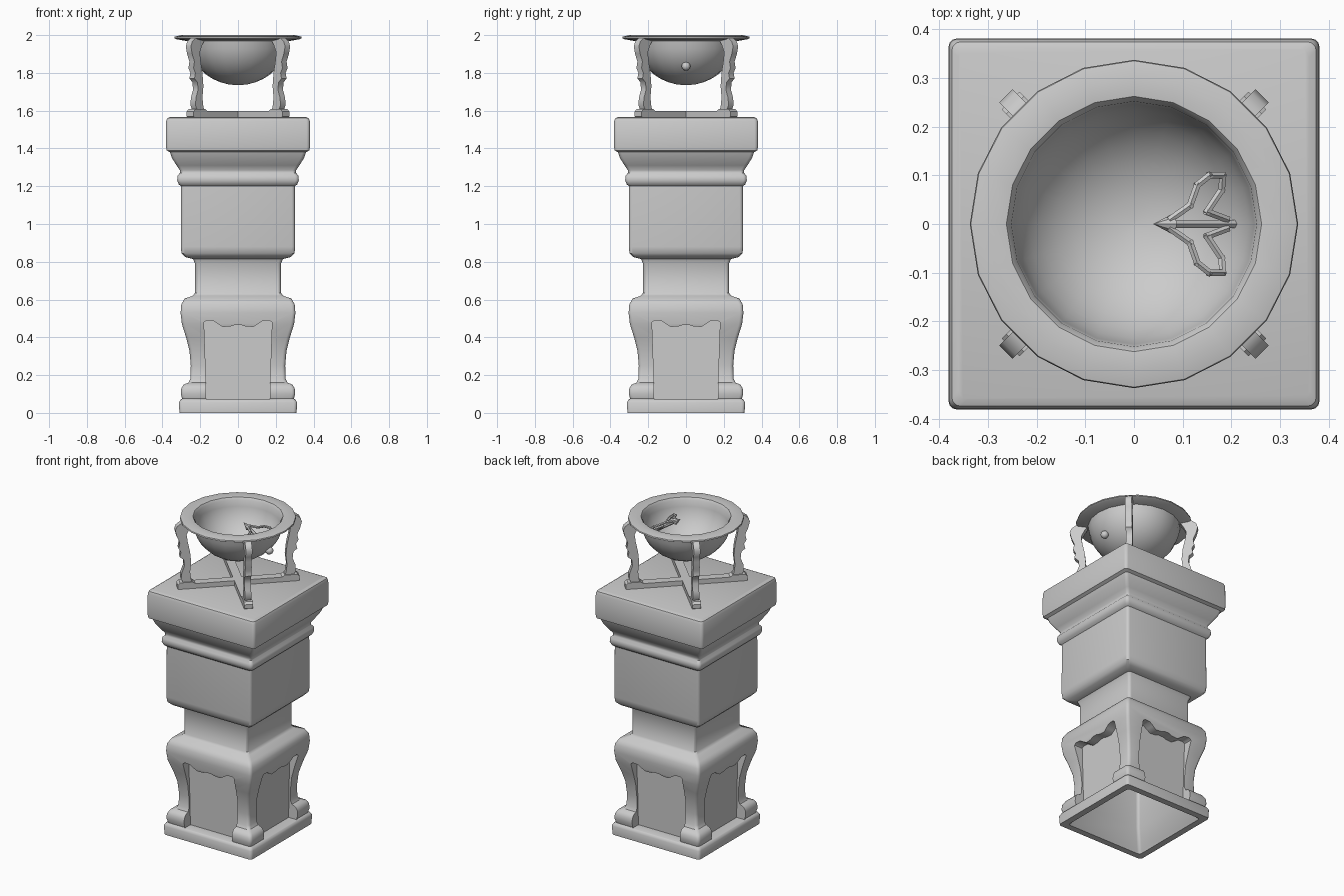
import bpy, bmesh, math
from mathutils import Matrix, Vector

cube = bpy.data.objects.get("Cube")
if cube:
    bpy.data.objects.remove(cube, do_unlink=True)

stone = bpy.data.materials.new("grey stone")
stone.use_nodes = True
GREY = (0.6, 0.6, 0.6, 1)
stone.diffuse_color = GREY
stone.node_tree.nodes["Principled BSDF"].inputs["Base Color"].default_value = GREY


def finish(bm, name, angle=40):
    bmesh.ops.recalc_face_normals(bm, faces=bm.faces)
    mesh = bpy.data.meshes.new(name)
    bm.to_mesh(mesh)
    bm.free()
    mesh.materials.append(stone)
    obj = bpy.data.objects.new(name, mesh)
    bpy.context.collection.objects.link(obj)
    bpy.ops.object.select_all(action='DESELECT')
    obj.select_set(True)
    bpy.context.view_layer.objects.active = obj
    if angle:
        bpy.ops.object.shade_smooth_by_angle(angle=math.radians(angle))
    return obj


def rounded_square(half, r, steps=3):
    pts = []
    for k in range(4):
        a0 = k * math.pi / 2
        c = Matrix.Rotation(a0, 2) @ Vector((half - r, half - r))
        for i in range(steps + 1):
            a = a0 + i / steps * math.pi / 2
            pts.append(c + r * Vector((math.cos(a), math.sin(a))))
    return pts


def loft(bm, rings):
    loops = [[bm.verts.new(p) for p in ring] for ring in rings]
    n = len(loops[0])
    for a, b in zip(loops, loops[1:]):
        for i in range(n):
            bm.faces.new((a[i], a[(i + 1) % n], b[(i + 1) % n], b[i]))
    bm.faces.new(loops[0])
    bm.faces.new(loops[-1])


def prism(bm, outline, matrix, low, high):
    # outline lies in local x-z and is extruded along local y
    loft(bm, [[matrix @ Vector((x, y, z)) for x, z in outline] for y in (low, high)])


def tube(bm, path, radius, sides=6):
    for a, b in zip(path, path[1:]):
        a, b = Vector(a), Vector(b)
        d = b - a
        m = Matrix.Translation((a + b) / 2) @ d.to_track_quat('Z', 'Y').to_matrix().to_4x4()
        bmesh.ops.create_cone(bm, cap_ends=True, segments=sides, radius1=radius,
                              radius2=radius, depth=d.length + radius, matrix=m)


# Pedestal: square profile from the hollow underside, round the foot, to the top
profile = [(.20, .58), (.205, .12), (.265, .012), (.27, 0),
           (.31, 0), (.313, .055), (.305, .07), (.296, .075), (.303, .1), (.3, .13),
           (.288, .15), (.262, .16), (.252, .18), (.25, .25), (.257, .33), (.275, .4),
           (.297, .47), (.304, .53), (.3, .575), (.283, .605), (.24, .62), (.228, .635),
           (.228, .79), (.238, .815), (.28, .825), (.299, .845), (.303, .88),
           (.301, 1.2), (.314, 1.21), (.322, 1.23), (.32, 1.255), (.308, 1.27),
           (.308, 1.285), (.325, 1.31), (.35, 1.35), (.36, 1.38), (.378, 1.39),
           (.381, 1.41), (.38, 1.545), (.374, 1.56), (.36, 1.567)]
bm = bmesh.new()
loft(bm, [[(p.x, p.y, z) for p in rounded_square(h, .018)] for h, z in profile])
pedestal = finish(bm, "pedestal", 0)

# Recessed side panels with a wavy head
half = [(.168, .072), (.172, .25), (.178, .42), (.18, .48), (.165, .49), (.13, .487),
        (.105, .47), (.08, .455), (.04, .458), (.015, .466)]
outline = half + [(-x, z) for x, z in reversed(half)]
bm = bmesh.new()
for k in range(4):
    prism(bm, outline, Matrix.Rotation(k * math.pi / 2, 4, 'Z'), .24, .4)
cutter = finish(bm, "panel_cutter", 0)
cutter.hide_render = True
cut = pedestal.modifiers.new("panels", 'BOOLEAN')
cut.operation = 'DIFFERENCE'
cut.solver = 'EXACT'
cut.object = cutter
bpy.context.view_layer.objects.active = pedestal
bpy.ops.object.modifier_apply(modifier=cut.name)
bpy.data.objects.remove(cutter, do_unlink=True)
bpy.ops.object.select_all(action='DESELECT')
pedestal.select_set(True)
bpy.ops.object.shade_smooth_by_angle(angle=math.radians(40))

# Crossed feet under the bowl stand
bm = bmesh.new()
for k in range(4):
    turn = Matrix.Rotation(math.pi / 4 + k * math.pi / 2, 4, 'Z')
    prism(bm, [(0, 1.56), (.345, 1.56), (.358, 1.57), (.358, 1.595), (.345, 1.608),
               (.27, 1.608), (.255, 1.597), (0, 1.597)], turn, -.026, .026)
finish(bm, "cross_base", 30)

# Four scrolled legs on the diagonals
outer = [(.322, 1.6), (.338, 1.63), (.333, 1.67), (.318, 1.71), (.322, 1.75), (.345, 1.77),
         (.338, 1.8), (.352, 1.825), (.345, 1.86), (.362, 1.9), (.372, 1.94), (.362, 1.965),
         (.335, 1.985)]
inner = [(.26, 1.985), (.285, 1.95), (.305, 1.91), (.298, 1.86), (.285, 1.8), (.278, 1.73),
         (.285, 1.67), (.278, 1.62), (.27, 1.6)]
bm = bmesh.new()
for k in range(4):
    turn = Matrix.Rotation(math.pi / 4 + k * math.pi / 2, 4, 'Z')
    prism(bm, outer + inner, turn, -.019, .019)
finish(bm, "bowl_legs", 45)

# Hemispherical bowl with a broad flat rim
def arc(radius, depth, top, start, end, steps=9):
    angles = [math.radians(start + (end - start) * i / steps) for i in range(steps + 1)]
    return [(radius * math.sin(a), top - depth * math.cos(a)) for a in angles]

section = arc(.268, .25, 1.985, 2, 86)
section += [(.325, 1.978), (.337, 1.984), (.335, 1.992), (.30, 2.0), (.262, 1.996)]
section += arc(.252, .235, 1.99, 88, 2)
bm = bmesh.new()
loft(bm, [[(r * math.cos(a), r * math.sin(a), z)
           for a in (math.tau * i / 20 for i in range(20))] for r, z in section])
finish(bm, "bowl", 45)

# Arrow pointer rising through the bowl wall, with open side loops
bm = bmesh.new()
tail, tip = Vector((.235, 0, 1.835)), Vector((.04, 0, 1.965))
aim = (tip - tail).normalized()
tube(bm, [tail, tip - aim * .03], .01)
bmesh.ops.create_cone(bm, cap_ends=True, segments=8, radius1=.02, radius2=0, depth=.045,
                      matrix=Matrix.Translation(tip - aim * .022)
                      @ aim.to_track_quat('Z', 'Y').to_matrix().to_4x4())
for side in (1, -1):
    loop = [(.075, .01, 1.95), (.115, .038, 1.94), (.13, .08, 1.935), (.155, .1, 1.925),
            (.182, .1, 1.9), (.18, .07, 1.89), (.15, .025, 1.9), (.19, .01, 1.87)]
    tube(bm, [(x, y * side, z) for x, y, z in loop], .008)
bmesh.ops.create_icosphere(bm, subdivisions=2, radius=.024,
                           matrix=Matrix.Translation((.222, 0, 1.835)))
finish(bm, "pointer", 35)
